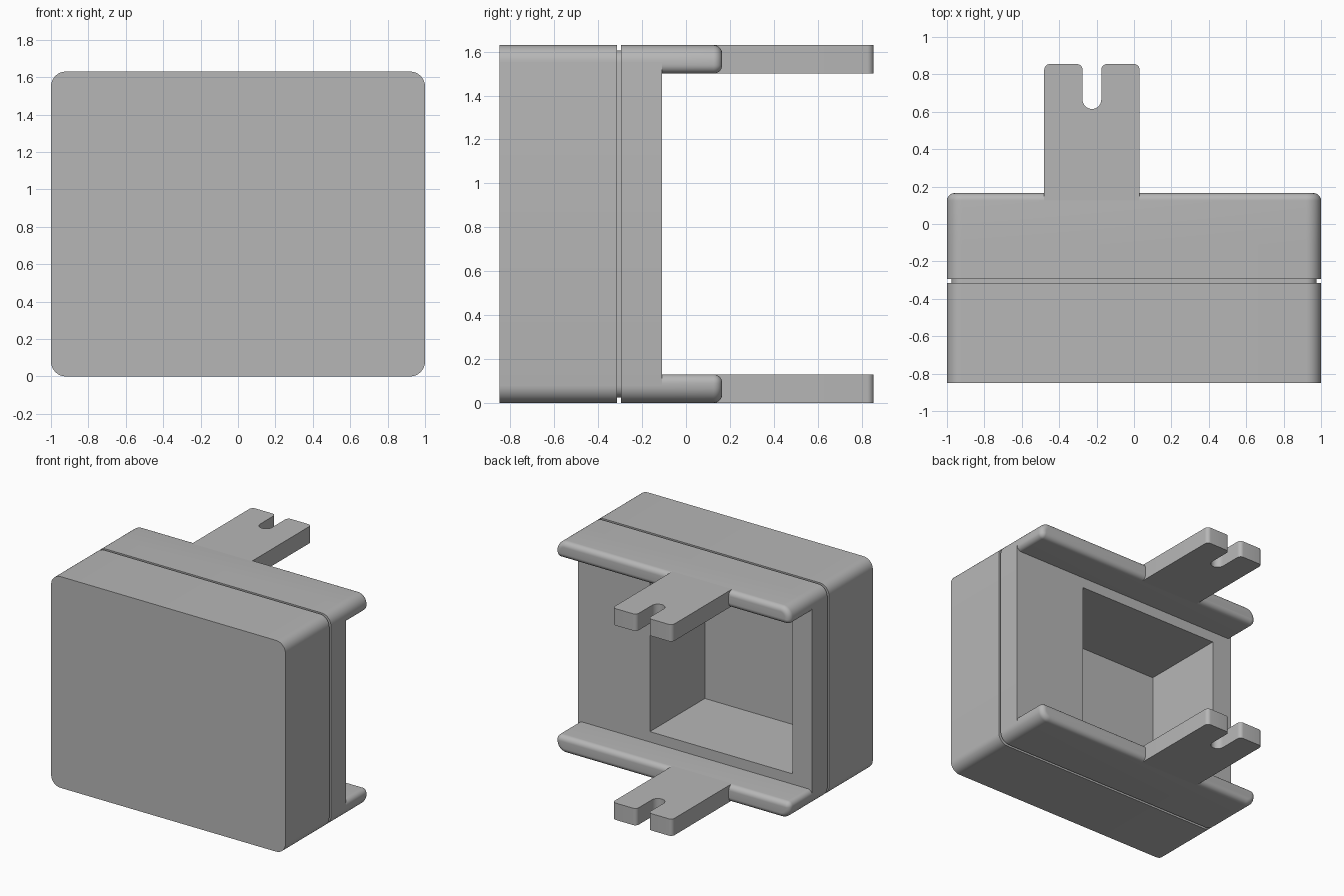
import bpy, bmesh
from math import sin, cos, pi, radians

old = bpy.data.objects.get("Cube")
if old:
    bpy.data.objects.remove(old)

HEIGHT, BACK = 1.63, -0.11
FLANGE_T, FLANGE_END, ROUND = 0.13, 0.165, 0.04
ARM_X = -0.225

grey = bpy.data.materials.new("plain_grey")
grey.use_nodes = True
grey.diffuse_color = (0.47, 0.47, 0.47, 1)
grey.node_tree.nodes["Principled BSDF"].inputs["Base Color"].default_value = grey.diffuse_color


def arc(cx, cy, r, a0, a1, n=8):
    return [(cx + r * cos(radians(a0 + (a1 - a0) * i / n)),
             cy + r * sin(radians(a0 + (a1 - a0) * i / n))) for i in range(n + 1)]


def finish(name, bm):
    bmesh.ops.remove_doubles(bm, verts=bm.verts, dist=1e-5)
    bmesh.ops.recalc_face_normals(bm, faces=bm.faces)
    mesh = bpy.data.meshes.new(name)
    bm.to_mesh(mesh)
    bm.free()
    mesh.materials.append(grey)
    ob = bpy.data.objects.new(name, mesh)
    bpy.context.collection.objects.link(ob)
    return ob


def smooth(ob):
    bpy.ops.object.select_all(action='DESELECT')
    ob.select_set(True)
    bpy.context.view_layer.objects.active = ob
    bpy.ops.object.shade_smooth_by_angle(angle=radians(35))


def section(z0, z1, r_low, r_high, inset):
    """Rounded rectangle in x and z, shrunk by inset."""
    pts = []
    for sx, z, r, a in ((1, z1, r_high, 0), (-1, z1, r_high, 90),
                        (-1, z0, r_low, 180), (1, z0, r_low, 270)):
        sz = -1 if z == z1 else 1
        pts += arc(sx * (1 - r), z + sz * r, max(r - inset, 0.0005), a, a + 90)
    return pts


def loft(name, z0, z1, r_low, r_high, steps):
    """Skin rounded sections along y; steps are (y, inset)."""
    bm = bmesh.new()
    rings = [[bm.verts.new((x, y, z)) for x, z in section(z0, z1, r_low, r_high, inset)]
             for y, inset in steps]
    for a, b in zip(rings, rings[1:]):
        for i in range(len(a)):
            j = (i + 1) % len(a)
            bm.faces.new((a[i], a[j], b[j], b[i]))
    bm.faces.new(rings[0])
    bm.faces.new(rings[-1])
    return finish(name, bm)


def box(name, lo, hi):
    bm = bmesh.new()
    bmesh.ops.create_cube(bm, size=1)
    for v in bm.verts:
        v.co = [(l + h) / 2 + c * (h - l) for c, l, h in zip(v.co, lo, hi)]
    return finish(name, bm)


# Housing with a groove around it
housing = loft("housing", 0, HEIGHT, 0.08, 0.08,
               [(-0.85, 0), (-0.315, 0), (-0.315, 0.025),
                (-0.295, 0.025), (-0.295, 0), (BACK, 0)])

# Square pocket in the back
cutter = box("pocket_cutter", (-0.83, -0.78, 0.21), (0.385, 0.1, 1.42))
cutter.hide_render = True
mod = housing.modifiers.new("pocket", 'BOOLEAN')
mod.operation = 'DIFFERENCE'
mod.solver = 'EXACT'
mod.object = cutter
bpy.context.view_layer.objects.active = housing
bpy.ops.object.modifier_apply(modifier=mod.name)
bpy.data.objects.remove(cutter)
smooth(housing)

# Round pad on the pocket floor
bm = bmesh.new()
bmesh.ops.create_circle(bm, cap_ends=True, segments=64, radius=0.345)
for v in bm.verts:
    v.co = (ARM_X + v.co.x, -0.78, HEIGHT / 2 + v.co.y)
top = bmesh.ops.extrude_face_region(bm, geom=bm.faces[:])["geom"]
bmesh.ops.translate(bm, vec=(0, 0.003, 0),
                    verts=[g for g in top if isinstance(g, bmesh.types.BMVert)])
smooth(finish("pocket_pad", bm))

# Flanges with rounded ends
end_steps = [(BACK, 0)] + [(FLANGE_END - ROUND + ROUND * sin(t * pi / 16),
                            ROUND * (1 - cos(t * pi / 16))) for t in range(9)]
smooth(loft("top_flange", HEIGHT - FLANGE_T, HEIGHT, ROUND, 0.08, end_steps))
smooth(loft("bottom_flange", 0, FLANGE_T, 0.08, ROUND, end_steps))

# Slotted mounting arms
half = ([(0.255, FLANGE_END - ROUND)] + arc(0.225, 0.825, 0.03, 0, 90)
        + arc(0.08, 0.825, 0.03, 90, 180) + arc(0, 0.665, 0.05, 0, -90))
outline = half + [(-x, y) for x, y in reversed(half[:-1])]
for name, z in (("top_arm", HEIGHT - FLANGE_T), ("bottom_arm", 0)):
    bm = bmesh.new()
    low = [bm.verts.new((ARM_X + x, y, z)) for x, y in outline]
    face = bm.faces.new(low)
    ext = bmesh.ops.extrude_face_region(bm, geom=[face])["geom"]
    bmesh.ops.translate(bm, vec=(0, 0, FLANGE_T),
                        verts=[g for g in ext if isinstance(g, bmesh.types.BMVert)])
    smooth(finish(name, bm))
